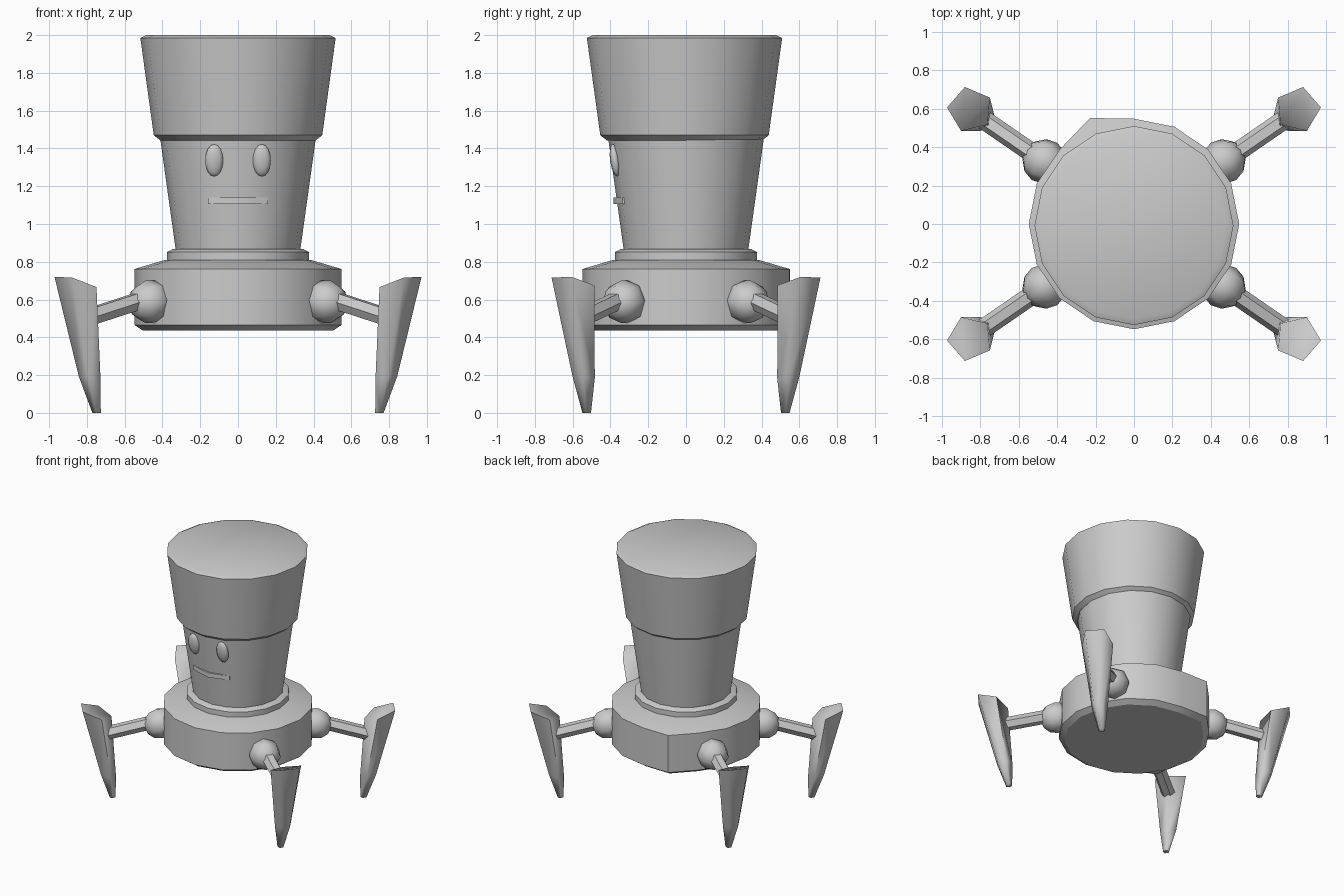
import bpy, bmesh, math
from mathutils import Vector, Matrix

if "Cube" in bpy.data.objects:
    bpy.data.objects.remove(bpy.data.objects["Cube"])

def finish(bm, name, angle=32):
    bmesh.ops.recalc_face_normals(bm, faces=bm.faces[:])
    me = bpy.data.meshes.new(name)
    bm.to_mesh(me)
    bm.free()
    ob = bpy.data.objects.new(name, me)
    bpy.context.collection.objects.link(ob)
    bpy.ops.object.select_all(action='DESELECT')
    ob.select_set(True)
    bpy.context.view_layer.objects.active = ob
    bpy.ops.object.shade_smooth_by_angle(angle=math.radians(angle))
    return ob

def loft(bm, rings):
    """Skin a list of point rings and cap both ends."""
    rows = [[bm.verts.new(p) for p in r] for r in rings]
    n = len(rows[0])
    for a, b in zip(rows, rows[1:]):
        for i in range(n):
            j = (i + 1) % n
            bm.faces.new((a[i], a[j], b[j], b[i]))
    bm.faces.new(rows[0][::-1])
    bm.faces.new(rows[-1])

def turned(name, profile, y=0.0, n=16, bulge=False):
    bm = bmesh.new()
    rings = []
    for r, z in profile:
        ring = []
        for i in range(n):
            k = r * (1.09 if bulge and i == 5 and r > 0.5 else 1.0)
            a = math.tau * i / n
            ring.append((k * math.cos(a), y + k * math.sin(a), z))
        rings.append(ring)
    loft(bm, rings)
    return finish(bm, name)

# Body, collar, head and tall cap
turned("body", [(0.505, 0.437), (0.547, 0.465), (0.547, 0.762), (0.385, 0.81), (0.3, 0.815)], bulge=True)
turned("collar", [(0.375, 0.80), (0.375, 0.852), (0.345, 0.868), (0.3, 0.868)])
turned("head", [(0.328, 0.85), (0.413, 1.46)])
turned("cap", [(0.41, 1.442), (0.446, 1.47), (0.517, 1.985), (0.485, 2.0)], y=-0.008)

# Eyes: stretched, slightly tilted ellipsoids
for side, s in (("left", -1), ("right", 1)):
    bm = bmesh.new()
    m = (Matrix.Translation((s * 0.126, -0.376, 1.337))
         @ Matrix.Rotation(math.radians(8), 4, 'X')
         @ Matrix.Diagonal((0.05, 0.026, 0.086, 1)))
    bmesh.ops.create_uvsphere(bm, u_segments=10, v_segments=8, radius=1, matrix=m)
    finish(bm, side + "_eye", 60)

# Mouth: thin strip bent around the face
bm = bmesh.new()
rings = []
for x, y in ((-0.16, -0.335), (-0.08, -0.363), (0, -0.384), (0.08, -0.363), (0.157, -0.335)):
    rings.append([(x, y, 1.105), (x, y + 0.05, 1.105), (x, y + 0.05, 1.14), (x, y, 1.14)])
loft(bm, rings)
finish(bm, "mouth")

# Legs: shoulder ball, hexagonal arm and pentagonal spike
PENTA = [math.radians(5 + 72 * i) for i in range(5)]
OUT = Vector((0.82, 0.57))

def foot_ring(cx, cy, z, r, slope=0.0):
    ring = []
    for a in PENTA:
        d = Vector((math.cos(a), math.sin(a))) * r
        ring.append((cx + d.x, cy + d.y, z + slope * min(d.dot(OUT), 0.8 * r)))
    return ring

def leg_parts(prefix, sx, sy):
    flip = Matrix.Diagonal((sx, sy, 1, 1))
    axis = Vector((0.40, 0.275, -0.13))

    bm = bmesh.new()
    rot = axis.to_track_quat('Z', 'Y').to_matrix().to_4x4()
    m = Matrix.Translation((0.465, 0.325, 0.588)) @ rot
    bmesh.ops.create_uvsphere(bm, u_segments=8, v_segments=6, radius=0.117, matrix=m)
    bm.transform(flip)
    finish(bm, prefix + "_shoulder", 60)

    bm = bmesh.new()
    m = Matrix.Translation((0.465, 0.325, 0.612)) @ rot
    loft(bm, [[m @ Vector((0.05 * math.cos(math.tau * i / 6), 0.05 * math.sin(math.tau * i / 6), d))
               for i in range(6)] for d in (0.0, 0.44)])
    bm.transform(flip)
    finish(bm, prefix + "_arm")

    bm = bmesh.new()
    loft(bm, [foot_ring(0.747, 0.525, 0.0, 0.024),
              foot_ring(0.781, 0.54, 0.185, 0.062, 0.15),
              foot_ring(0.852, 0.595, 0.684, 0.12, 0.37)])
    bm.transform(flip)
    finish(bm, prefix + "_foot", 75)

for fb, sy in (("front", -1), ("back", 1)):
    for lr, sx in (("left", -1), ("right", 1)):
        leg_parts(fb + "_" + lr, sx, sy)
